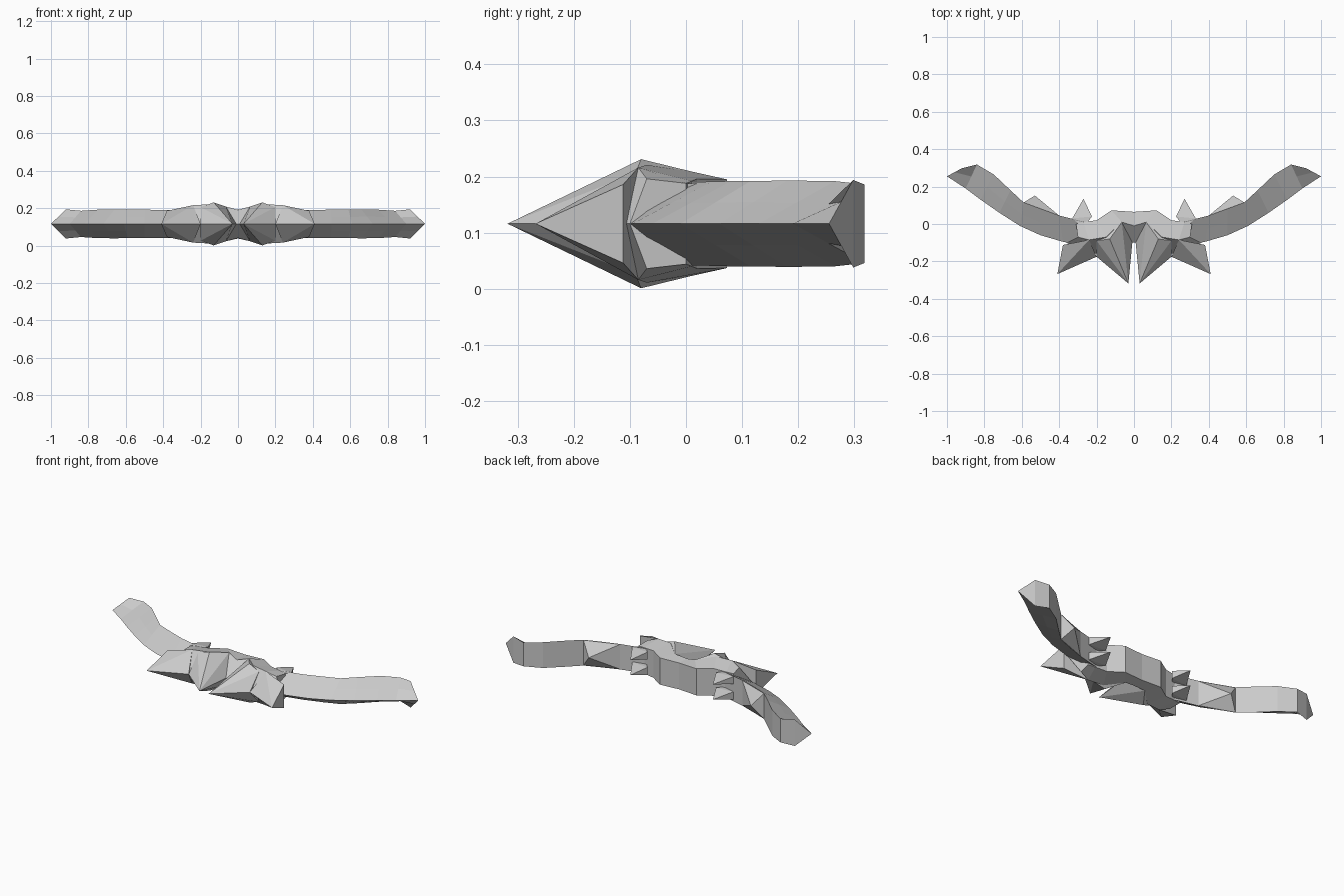
import bpy
import bmesh
from mathutils import Vector

if "Cube" in bpy.data.objects:
    bpy.data.objects.remove(bpy.data.objects["Cube"], do_unlink=True)

MID = 0.116  # height of the horizontal symmetry plane

stone = bpy.data.materials.new("pale_grey")
stone.use_nodes = True
stone.diffuse_color = (0.6, 0.6, 0.6, 1)
stone.node_tree.nodes["Principled BSDF"].inputs["Base Color"].default_value = (0.6, 0.6, 0.6, 1)


def finish(name, bm):
    """Make a flat shaded object, mirrored to the other side."""
    bmesh.ops.recalc_face_normals(bm, faces=bm.faces)
    mesh = bpy.data.meshes.new(name)
    bm.to_mesh(mesh)
    bm.free()
    mesh.materials.append(stone)
    obj = bpy.data.objects.new(name, mesh)
    bpy.context.collection.objects.link(obj)
    obj.location.z = MID
    mirror = obj.modifiers.new("mirror", "MIRROR")
    mirror.use_axis[0] = True
    mirror.merge_threshold = 0.0005
    return obj


def hull(name, points, z=0):
    """Convex faceted part; each point is repeated above and below its centre."""
    bm = bmesh.new()
    for x, y, h in points:
        for s in ((1, -1) if h else (1,)):
            bm.verts.new((x, y, z + s * h))
    bmesh.ops.convex_hull(bm, input=bm.verts)
    return finish(name, bm)


def loft(name, stations):
    """Wedge body: front ridge, crown and upright back edge at each station."""
    bm = bmesh.new()
    rings = []
    for front, crown, back in stations:
        f, b = Vector((*front, 0)), Vector(back)
        c = Vector(crown) if crown else (f + b) / 2
        low = Vector((1, 1, -1))
        rings.append([bm.verts.new(p) for p in (f, c, b, b * low, c * low)])
    for r, q in zip(rings, rings[1:]):
        for i in range(5):
            j = (i + 1) % 5
            bm.faces.new((r[i], r[j], q[j], q[i]))
    bm.faces.new(rings[-1])
    return finish(name, bm)


# Central body, joined across the middle
loft("center_body", [
    ((0, -0.10), (0, -0.01, 0.075), (0, 0.065, 0.078)),
    ((0.07, -0.10), (0.065, 0.01, 0.093), (0.12, 0.073, 0.079)),
    ((0.18, -0.16), (0.15, -0.07, 0.105), (0.20, 0.02, 0.080)),
    ((0.27, -0.15), (0.24, -0.085, 0.100), (0.27, 0.01, 0.076)),
    ((0.36, -0.10), (0.30, -0.07, 0.080), (0.31, 0.00, 0.072)),
])

# Swept arm with an angled end
loft("swept_arm", [
    ((0.24, -0.12), None, (0.22, 0.00, 0.074)),
    ((0.38, -0.095), None, (0.40, 0.045, 0.075)),
    ((0.50, -0.06), None, (0.50, 0.08, 0.076)),
    ((0.61, -0.01), None, (0.59, 0.115, 0.076)),
    ((0.72, 0.06), None, (0.66, 0.18, 0.077)),
    ((0.82, 0.13), None, (0.75, 0.265, 0.076)),
    ((0.90, 0.19), None, (0.84, 0.318, 0.070)),
    ((1.00, 0.255), None, (0.92, 0.298, 0.078)),
])

# Faceted point on the back of each arm
hull("arm_point", [
    (0.53, 0.152, 0), (0.59, 0.115, 0.074), (0.40, 0.045, 0.073), (0.51, 0.05, 0.04),
])

# Large claws on the front
hull("inner_claw", [
    (0.03, -0.318, 0), (0.008, -0.09, 0), (0.065, 0.01, 0.093),
    (0.13, -0.08, 0.115), (0.20, -0.175, 0), (0.20, -0.09, 0.09),
])
hull("outer_claw", [
    (0.41, -0.268, 0), (0.24, -0.085, 0.100), (0.38, -0.112, 0.070),
    (0.29, -0.18, 0), (0.20, -0.175, 0),
])

# Thin thorns on the back, one above the other
for label, z in (("upper", 0.05), ("lower", -0.04)):
    hull(label + "_thorn", [
        (0.27, 0.135, 0), (0.225, 0.04, 0.022), (0.33, 0.03, 0.022), (0.27, -0.02, 0.022),
    ], z)
